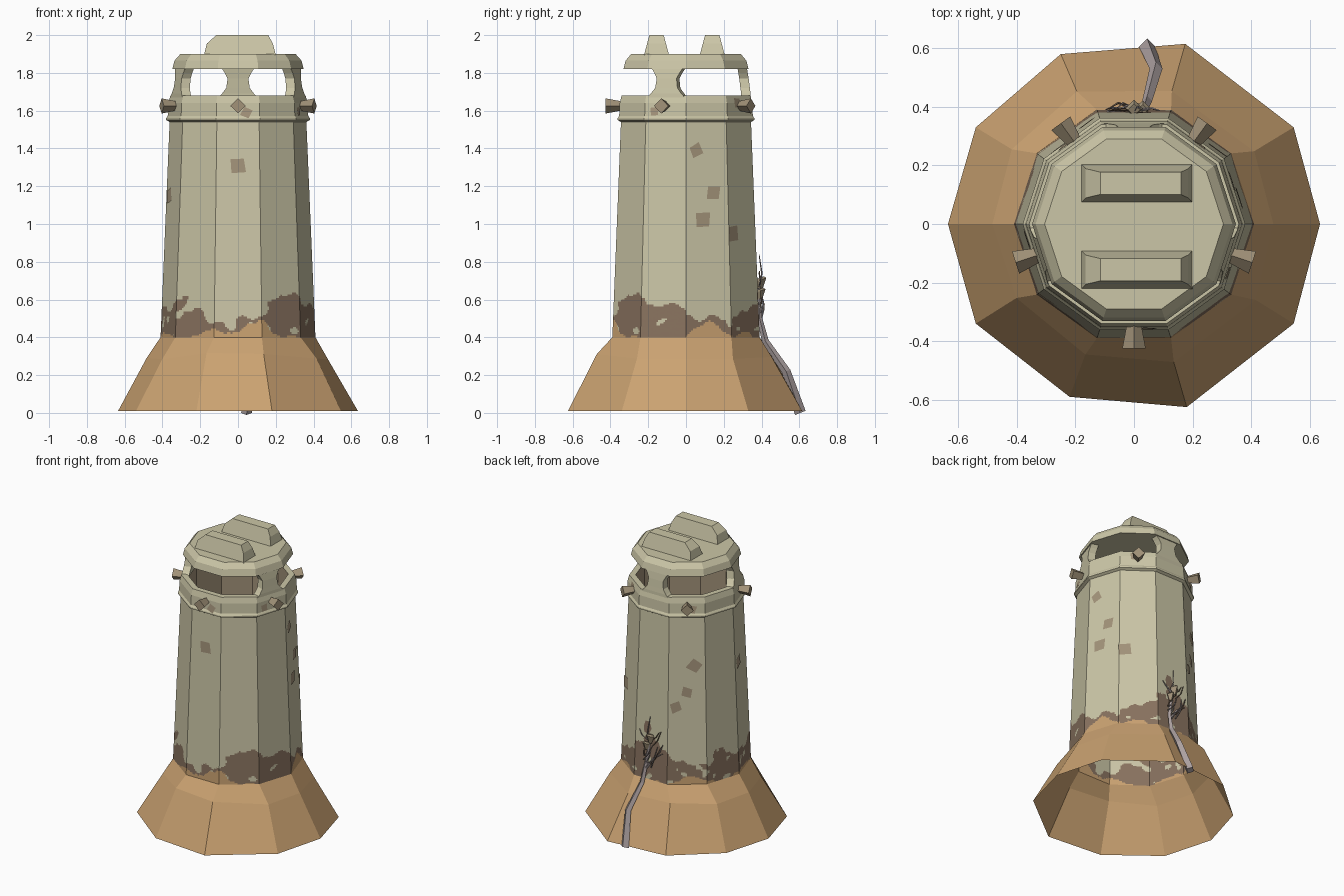
import bpy, bmesh, math, random
from mathutils import Vector, noise

if "Cube" in bpy.data.objects:
    bpy.data.objects.remove(bpy.data.objects["Cube"])

random.seed(4)
C18 = math.cos(math.radians(18))


def material(name, rgb):
    m = bpy.data.materials.new(name)
    m.diffuse_color = (*rgb, 1)
    m.use_nodes = True
    m.node_tree.nodes["Principled BSDF"].inputs["Base Color"].default_value = m.diffuse_color
    return m


STONE = material("pale_stone", (0.60, 0.565, 0.385))
SAND = material("orange_sand", (0.59, 0.36, 0.165))
STAIN = material("brown_stain", (0.25, 0.17, 0.115))
PATCH = material("worn_tan", (0.37, 0.295, 0.195))
PEG = material("peg_tan", (0.36, 0.29, 0.19))
ROOT = material("grey_root", (0.42, 0.36, 0.36))


def make(name, verts, faces, mats, rule=None, fix=True):
    me = bpy.data.meshes.new(name)
    me.from_pydata([tuple(v) for v in verts], [], faces)
    for m in mats:
        me.materials.append(m)
    if fix:
        bm = bmesh.new()
        bm.from_mesh(me)
        bmesh.ops.recalc_face_normals(bm, faces=bm.faces)
        bm.to_mesh(me)
        bm.free()
    if rule:
        for p in me.polygons:
            p.material_index = rule(p.center)
    ob = bpy.data.objects.new(name, me)
    bpy.context.collection.objects.link(ob)
    return ob


def loft(name, rings, mats, rule=None, cap0=False, cap1=False, fix=True):
    n = len(rings[0])
    verts = [v for r in rings for v in r]
    faces = [(k*n+i, k*n+(i+1) % n, (k+1)*n+(i+1) % n, (k+1)*n+i)
             for k in range(len(rings)-1) for i in range(n)]
    if cap0:
        faces.append(tuple(range(n))[::-1])
    if cap1:
        faces.append(tuple(range((len(rings)-1)*n, len(rings)*n)))
    return make(name, verts, faces, mats, rule, fix)


def ring(r, z, sub=1):
    """Decagon with a corner on +x; each side split into sub pieces."""
    c = [Vector((r*math.cos(math.radians(36*i)), r*math.sin(math.radians(36*i)), z))
         for i in range(11)]
    return [c[i].lerp(c[i+1], k/sub) for i in range(10) for k in range(sub)]


def wall_r(z):
    if z > 1.55:
        return 0.374 - (z-1.57)*0.13
    return 0.41 - (z-0.4)*0.042


def on_wall(a, u, z, off=0.0):
    """Point on the side facing angle a, u along the side, off outwards."""
    a = math.radians(a)
    d = wall_r(z)*C18 + off
    return Vector((d*math.cos(a)-u*math.sin(a), d*math.sin(a)+u*math.cos(a), z))


# Sand skirt: open flared shell with uneven corners
foot = [(.635, 0), (.545, .33), (.175, .615), (-.25, .58), (-.54, .33),
        (-.635, 0), (-.54, -.34), (-.22, -.59), (.18, -.625), (.545, -.34)]
mid = []
for x, y in foot:
    k = random.uniform(0.47, 0.495)/math.hypot(x, y)
    mid.append(Vector((x*k, y*k, random.uniform(0.28, 0.32))))
loft("sand_skirt", [[Vector((x, y, 0.01)) for x, y in foot], mid, ring(0.41, 0.4)],
     [SAND], fix=False)

# Stained lower wall: stain and sand heights every 18 degrees around the wall
stain_top = [.54, .51, .48, .55, .60, .68, .60, .54, .53, .60,
             .56, .55, .60, .55, .47, .475, .51, .62, .61, .59]
sand_top = [.42, .49, .40, .41, .40, .39, .40, .46, .42, .39,
            .41, .40, .39, .40, .425, .435, .49, .40, .39, .39]


def around(table, a):
    f = a/18
    i = int(f)
    t = f-i
    return table[i % 20]*(1-t)+table[(i+1) % 20]*t


def stain_rule(c):
    a = math.degrees(math.atan2(c.y, c.x)) % 360
    n1 = noise.noise(c*13)
    n2 = noise.noise(c*30+Vector((5, 2, 7)))
    if c.z < around(sand_top, a)+0.03*n1+0.01*n2:
        return 2
    if c.z < around(stain_top, a)+0.06*n1+0.02*n2:
        return 0 if noise.noise(c*17+Vector((9, 1, 3))) > 0.45 else 1
    return 0


Z1 = 0.8
loft("stained_wall", [ring(wall_r(0.4+(Z1-0.4)*k/44), 0.4+(Z1-0.4)*k/44, 26)
                      for k in range(45)], [STONE, STAIN, SAND], stain_rule, fix=False)

# Upper wall with belt, parapet and inner lining
profile = [(wall_r(Z1), Z1), (0.362, 1.54), (0.38, 1.55), (0.38, 1.56), (0.372, 1.572),
           (0.369, 1.64), (0.358, 1.68), (0.318, 1.68), (0.318, 1.32)]
loft("upper_wall", [ring(r, z) for r, z in profile], [STONE, PATCH],
     lambda c: 1 if c.z < 1.67 and c.z > 1.3 and math.hypot(c.x, c.y) < 0.32 else 0,
     cap1=True, fix=False)

# Three waisted pillars carrying the roof
for i, deg in enumerate((90, 198, 342)):
    a = math.radians(deg)
    rings = []
    for z, h, ro in ((1.67, .105, .343), (1.69, .085, .342), (1.72, .062, .338),
                     (1.77, .055, .332), (1.80, .07, .327), (1.83, .09, .322)):
        rings.append([Vector((d*math.cos(a)-u*math.sin(a), d*math.sin(a)+u*math.cos(a), z))
                      for d, u in ((ro, -h), (ro, h), (ro-.05, h), (ro-.05, -h))])
    loft(f"pillar_{i}", rings, [STONE], cap0=True, cap1=True)

# Roof slab and its two raised bars
loft("roof", [ring(0.348, 1.82), ring(0.336, 1.865), ring(0.305, 1.9)], [STONE],
     cap0=True, cap1=True)


def rect(x0, x1, y0, y1, z):
    return [Vector(p) for p in ((x0, y0, z), (x1, y0, z), (x1, y1, z), (x0, y1, z))]


for name, yc in (("rear_bar", 0.139), ("front_bar", -0.156)):
    loft(name, [rect(-.18, .2, yc-.066, yc+.066, 1.895),
                rect(-.165, .185, yc-.05, yc+.05, 1.955),
                rect(-.115, .16, yc-.038, yc+.038, 2.0)], [STONE], cap1=True)

# Five diamond pegs, wider at the outer end
for i in range(5):
    a = math.radians(-90+72*i)
    rings = []
    for d, s in ((0.34, .024), (0.425, .04)):
        rings.append([Vector((d*math.cos(a)-u*math.sin(a), d*math.sin(a)+u*math.cos(a), 1.625+w))
                      for u, w in ((s, 0), (0, s), (-s, 0), (0, -s))])
    loft(f"peg_{i}", rings, [PEG], cap0=True, cap1=True)

# Worn patches: side angle, offset along side, height, half size, turn
spots = [(270, 0, 1.31, .05, 50), (18, -.06, 1.39, .042, 70), (18, .035, 1.165, .05, 40),
         (18, -.025, 1.02, .05, 45), (54, -.085, .95, .05, 50), (198, -.06, 1.15, .05, 60),
         (126, .05, 1.21, .055, 10), (126, .0, 1.03, .045, 30), (126, -.07, .93, .045, 65),
         (270, .045, 1.59, .035, 20), (54, -.02, 1.64, .035, 45), (126, .03, 1.60, .035, 30),
         (342, -.06, 1.595, .03, 50)]
for i, (a, u, z, s, turn) in enumerate(spots):
    pts = []
    for k in range(4):
        t = math.radians(turn+90*k)
        q = s*random.uniform(0.85, 1.15)
        pts.append(on_wall(a, u+q*math.cos(t), z+q*math.sin(t), 0.004))
    make(f"worn_patch_{i}", pts, [(0, 1, 2, 3)], [PATCH], fix=False)


# Root climbing the back, with thin twigs
def tube(name, path, mat):
    """path: (point, half width); four-sided tapered tube."""
    rings = []
    for p, w in path:
        p = Vector(p)
        rings.append([p+Vector(o)*w for o in ((1, 0, 0), (0, 1, .4), (-1, 0, 0), (0, -1, -.4))])
    return loft(name, rings, [mat], cap0=True, cap1=True)


tube("root", [((.045, .605, 0), .028), ((.075, .53, .22), .022), ((.045, .42, .38), .017),
              ((.035, .39, .50), .013), ((.01, .385, .66), .008)], ROOT)
tube("root_fork", [((.035, .395, .47), .012), ((-.03, .39, .56), .008),
                   ((-.09, .385, .60), .004)], ROOT)
for i in range(12):
    z = random.uniform(0.48, 0.68)
    x = random.uniform(-.05, .05)
    dx, dz = random.uniform(-.09, .07), random.uniform(.06, .17)
    y = wall_r(z)*C18+.01
    tube(f"twig_{i}", [((x, y, z), .005), ((x+dx*.6, y+random.uniform(0, .02), z+dz*.4), .004),
                       ((x+dx, y-.002, z+dz), .002)], ROOT if i % 3 else STAIN)

# Small clods caught in the twigs
for i, (x, z, s) in enumerate(((0, .685, .03), (.03, .63, .026))):
    tube(f"clod_{i}", [((x, .395, z-s), s*.4), ((x, .395, z+s*.6), s), ((x, .39, z+s), s*.7)], PEG)

# Dark stain climbing behind the twigs
for i, (u, z, s) in enumerate(((.0, .66, .06), (-.03, .75, .04), (.03, .60, .07))):
    make(f"root_stain_{i}", [on_wall(90, u+s*random.uniform(.6, 1)*math.cos(k),
                                     z+s*random.uniform(.8, 1.3)*math.sin(k), .003+.001*i)
                             for k in range(6)], [tuple(range(6))], [STAIN], fix=False)
